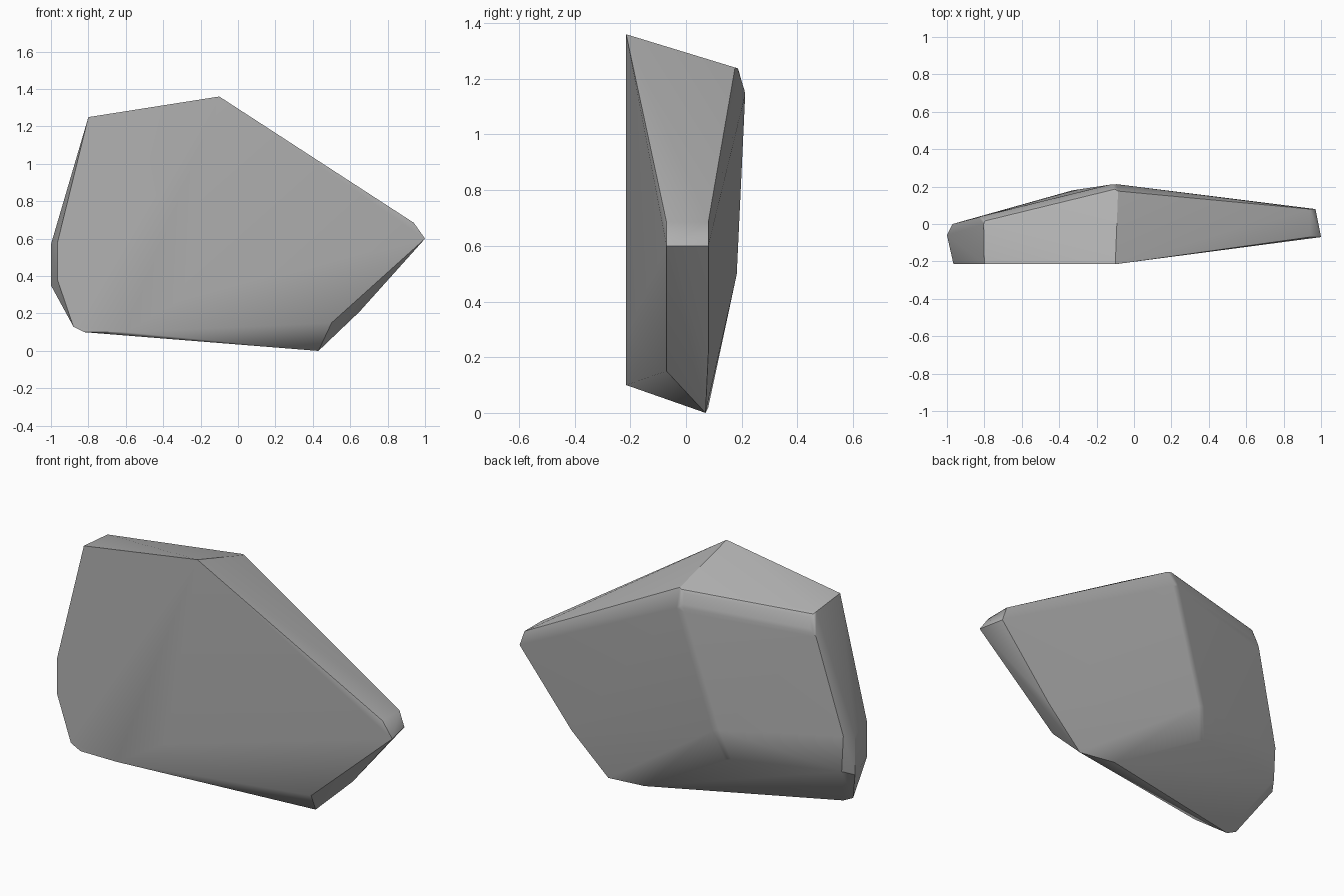
import bpy, bmesh, math

cube = bpy.data.objects.get("Cube")
if cube:
    bpy.data.objects.remove(cube, do_unlink=True)

# Stone colour
stone = bpy.data.materials.new("stone_grey")
stone.use_nodes = True
grey = (0.45, 0.45, 0.45, 1)
stone.diffuse_color = grey
stone.node_tree.nodes["Principled BSDF"].inputs["Base Color"].default_value = grey

# Corners of the boulder, grouped by side
FRONT, NEAR, FAR = -0.215, -0.07, 0.08
front_outline = [(-0.8, 1.25), (-0.1, 1.36), (-0.3, 0.28), (-0.6, 0.1),
                 (-0.82, 0.1), (-0.88, 0.13), (-0.965, 0.38), (-0.965, 0.58)]
corners = [(x, FRONT, z) for x, z in front_outline]
# pointed end and lower slope
corners += [(1, NEAR, 0.6), (0.94, NEAR, 0.685), (0.5, NEAR, 0.15),
            (0.97, FAR, 0.6), (0.94, FAR, 0.685), (0.65, FAR, 0.21),
            (0.43, 0.07, 0), (0.2, FAR, 0.02)]
# back ridge
corners += [(-0.1, 0.19, 1.245), (-0.11, 0.215, 1.15),
            (-0.31, 0.185, 0.51), (-0.35, 0.135, 0.34)]
# blunt end
corners += [(-0.8, 0.02, 1.225), (-0.82, 0.045, 1.13),
            (-1, -0.06, 0.57), (-1, -0.06, 0.35),
            (-0.97, 0, 0.58), (-0.96, 0, 0.38)]

bm = bmesh.new()
for c in corners:
    bm.verts.new(c)
hull = bmesh.ops.convex_hull(bm, input=bm.verts)
loose = [v for v in bm.verts if not v.link_faces]
bmesh.ops.delete(bm, geom=loose, context='VERTS')
bmesh.ops.dissolve_limit(bm, angle_limit=math.radians(1),
                         verts=bm.verts, edges=bm.edges)

# Soften the worn edges on the back
worn = [e for e in bm.edges
        if all(v.co.y > 0.01 and v.co.x < 0.1 for v in e.verts)
        and e.calc_face_angle(0) > math.radians(8)]
bmesh.ops.bevel(bm, geom=worn, offset=0.02, segments=2, profile=0.5,
                affect='EDGES', clamp_overlap=True)
bmesh.ops.recalc_face_normals(bm, faces=bm.faces)

mesh = bpy.data.meshes.new("boulder")
bm.to_mesh(mesh)
bm.free()
mesh.materials.append(stone)
boulder = bpy.data.objects.new("boulder", mesh)
bpy.context.collection.objects.link(boulder)

# Smooth worn areas, keep the broken edges crisp
bpy.ops.object.select_all(action='DESELECT')
boulder.select_set(True)
bpy.context.view_layer.objects.active = boulder
bpy.ops.object.shade_smooth_by_angle(angle=math.radians(32))
weighted = boulder.modifiers.new("even_shading", 'WEIGHTED_NORMAL')
weighted.keep_sharp = True
